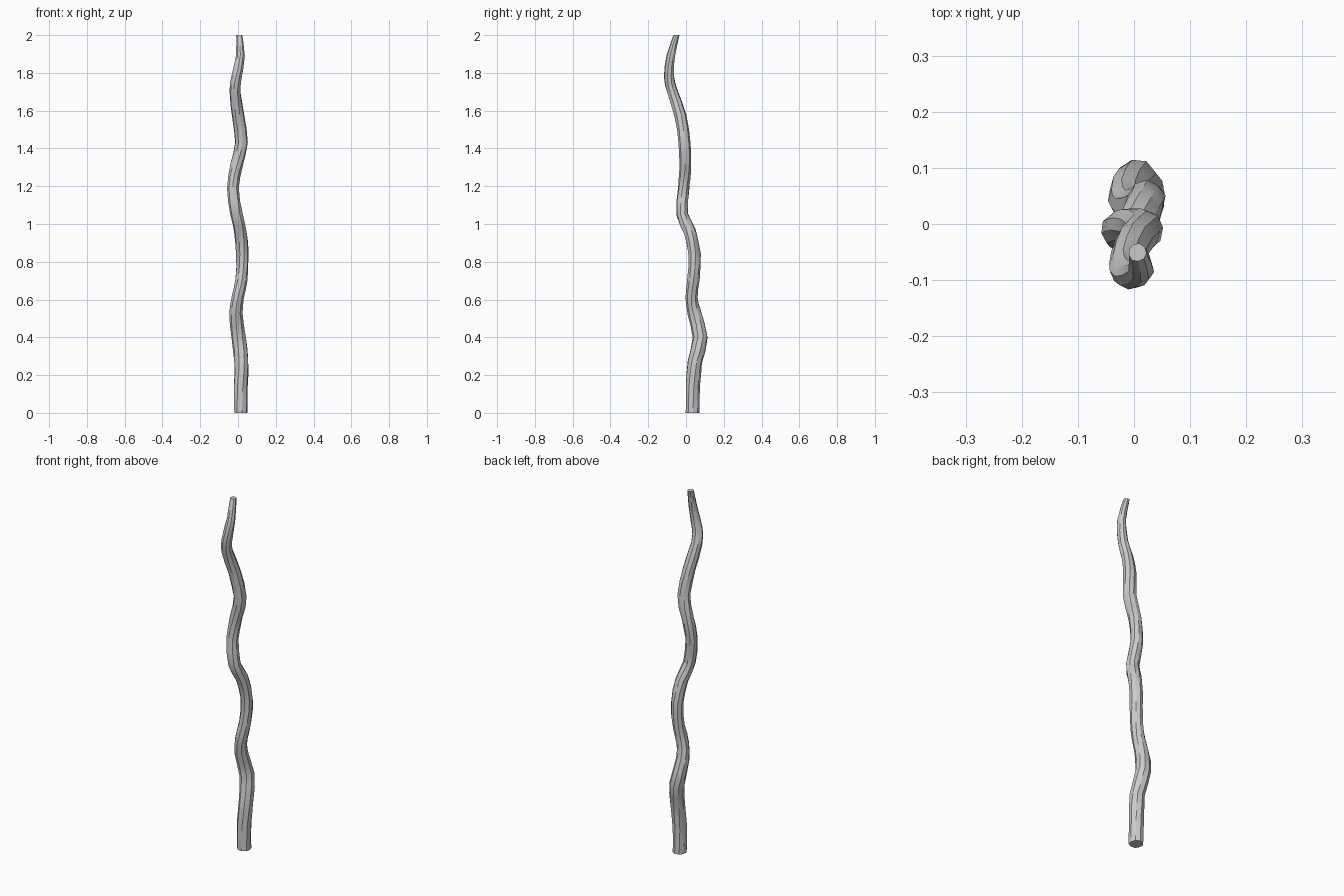
import bpy, bmesh, math, random
from mathutils import Vector

if "Cube" in bpy.data.objects:
    bpy.data.objects.remove(bpy.data.objects["Cube"])

random.seed(4)
SIDES = 9

# centre line and radius of the crooked branch: x, y, z, radius
PATH = [
    (0.014, 0.037, 0.00, 0.036), (0.014, 0.037, 0.14, 0.037),
    (0.018, 0.048, 0.27, 0.038), (0.003, 0.077, 0.40, 0.039),
    (-0.011, 0.046, 0.53, 0.035), (-0.003, 0.031, 0.61, 0.033),
    (0.016, 0.040, 0.71, 0.032), (0.022, 0.046, 0.84, 0.032),
    (0.012, 0.020, 0.96, 0.033), (-0.008, -0.019, 1.05, 0.032),
    (-0.028, -0.012, 1.19, 0.031), (-0.010, -0.002, 1.31, 0.032),
    (0.018, -0.008, 1.43, 0.033), (-0.001, -0.030, 1.57, 0.032),
    (-0.016, -0.072, 1.70, 0.029), (-0.007, -0.091, 1.78, 0.027),
    (0.012, -0.081, 1.89, 0.022), (0.006, -0.051, 2.00, 0.016),
]


def spline(a, b, c, d, t):
    """Smooth value between b and c."""
    return 0.5 * (2 * b + (c - a) * t + (2 * a - 5 * b + 4 * c - d) * t * t
                  + (3 * b - a - 3 * c + d) * t ** 3)


# one extra ring between each pair of path points
pts = [Vector(p) for p in PATH]
rings = []
for i in range(len(pts) - 1):
    a, d = pts[max(i - 1, 0)], pts[min(i + 2, len(pts) - 1)]
    rings += [pts[i], spline(a, pts[i], pts[i + 1], d, 0.5)]
rings.append(pts[-1])

# uneven bark: each side keeps its own slight ridge or groove
ridge = [random.uniform(-0.05, 0.06) for _ in range(SIDES)]

bm = bmesh.new()
loops = []
last = len(rings) - 1
for i, p in enumerate(rings):
    tangent = (rings[min(i + 1, last)].xyz - rings[max(i - 1, 0)].xyz).normalized()
    if i in (0, last):
        tangent = Vector((0, 0, 1))
    u = Vector((0, 1, 0)).cross(tangent).normalized()
    v = tangent.cross(u)
    loop = []
    for k in range(SIDES):
        ang = math.tau * k / SIDES + 0.06 * i
        r = p.w * (1.02 + ridge[k] + random.uniform(-0.05, 0.05))
        loop.append(bm.verts.new(p.xyz + (u * math.cos(ang) + v * math.sin(ang)) * r))
    loops.append(loop)

for lo, hi in zip(loops, loops[1:]):
    for k in range(SIDES):
        n = (k + 1) % SIDES
        bm.faces.new((lo[k], lo[n], hi[n], hi[k]))
bm.faces.new(loops[0][::-1])
bm.faces.new(loops[-1])
bmesh.ops.triangulate(bm, faces=[f for f in bm.faces if len(f.verts) == 4])
bmesh.ops.recalc_face_normals(bm, faces=bm.faces)

mesh = bpy.data.meshes.new("wooden_branch")
bm.to_mesh(mesh)
bm.free()
branch = bpy.data.objects.new("wooden_branch", mesh)
bpy.context.collection.objects.link(branch)

# soft facets with sharp creases kept
bpy.context.view_layer.objects.active = branch
branch.select_set(True)
bpy.ops.object.shade_smooth_by_angle(angle=math.radians(25))
